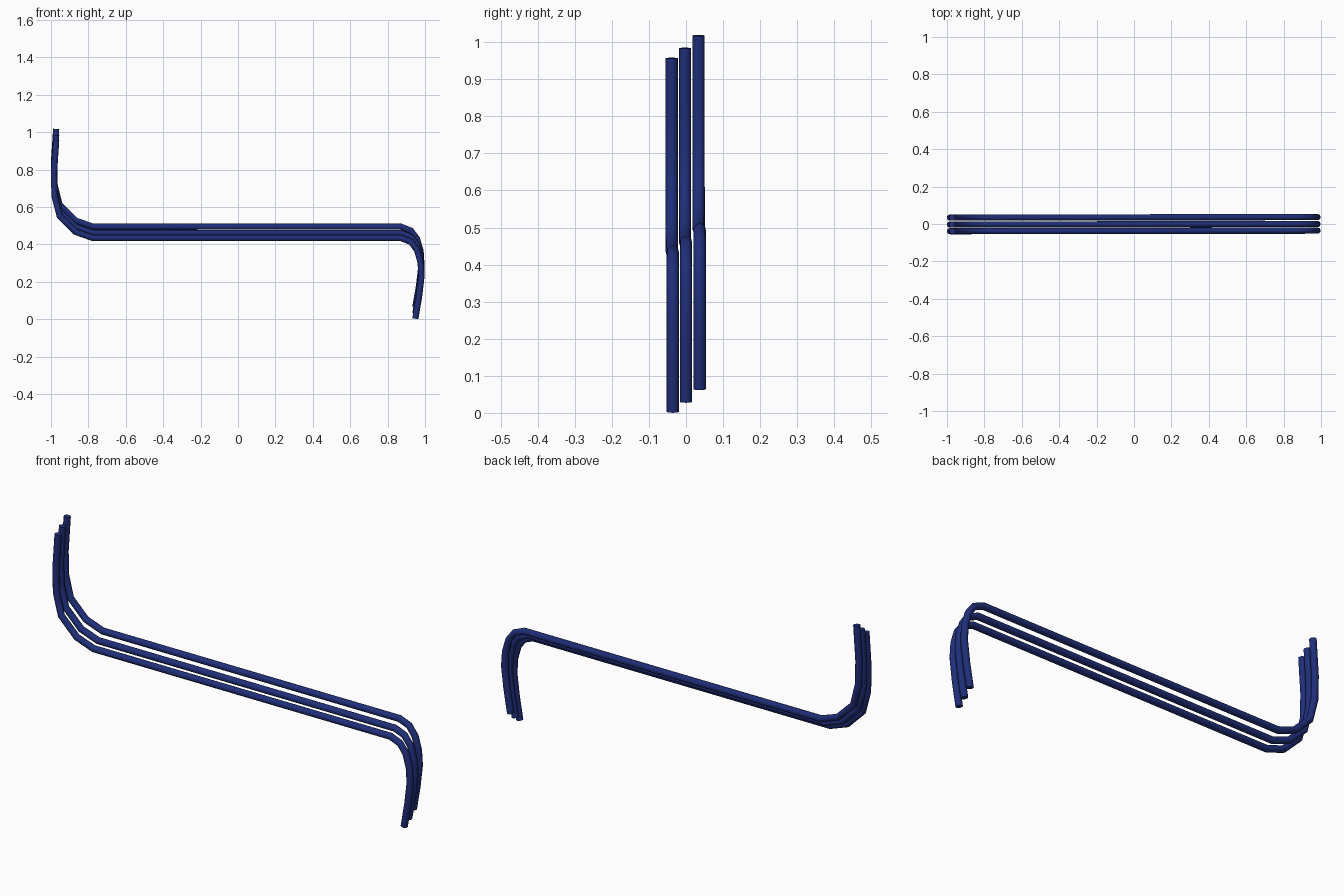
import bpy
from math import radians

if "Cube" in bpy.data.objects:
    bpy.data.objects.remove(bpy.data.objects["Cube"])

RADIUS = 0.0165

# Side path (x, z) of the lowest pipe, from its raised end to its lowered end
PATH = [(-0.972, 0.957), (-0.984, 0.78), (-0.981, 0.66), (-0.954, 0.552),
        (-0.868, 0.467), (-0.775, 0.434), (0.872, 0.434), (0.925, 0.413),
        (0.957, 0.370), (0.976, 0.305), (0.981, 0.23), (0.968, 0.12),
        (0.948, 0.003)]

navy = bpy.data.materials.new("navy_paint")
navy.diffuse_color = (0.014, 0.028, 0.19, 1)
navy.use_nodes = True
navy.node_tree.nodes["Principled BSDF"].inputs["Base Color"].default_value = navy.diffuse_color


def make_pipe(name, y_left, y_right, lift):
    """Sweep a round section along the shared path, slightly skewed in y."""
    curve = bpy.data.curves.new(name, 'CURVE')
    curve.dimensions = '3D'
    curve.bevel_depth = RADIUS
    curve.bevel_resolution = 4
    curve.use_fill_caps = True
    spline = curve.splines.new('POLY')
    spline.points.add(len(PATH) - 1)
    for point, (x, z) in zip(spline.points, PATH):
        y = y_left + (y_right - y_left) * (x + 1) / 2
        point.co = (x, y, z + lift, 1)
    pipe = bpy.data.objects.new(name, curve)
    bpy.context.collection.objects.link(pipe)
    bpy.ops.object.select_all(action='DESELECT')
    pipe.select_set(True)
    bpy.context.view_layer.objects.active = pipe
    bpy.ops.object.convert(target='MESH')
    pipe = bpy.context.object
    pipe.data.materials.clear()
    pipe.data.materials.append(navy)
    bpy.ops.object.shade_smooth_by_angle(angle=radians(40))


# Three parallel pipes, each stepped a little higher towards the back
make_pipe("front_pipe", -0.0385, -0.0355, 0.0)
make_pipe("middle_pipe", -0.003, 0.0, 0.027)
make_pipe("back_pipe", 0.034, 0.037, 0.061)
